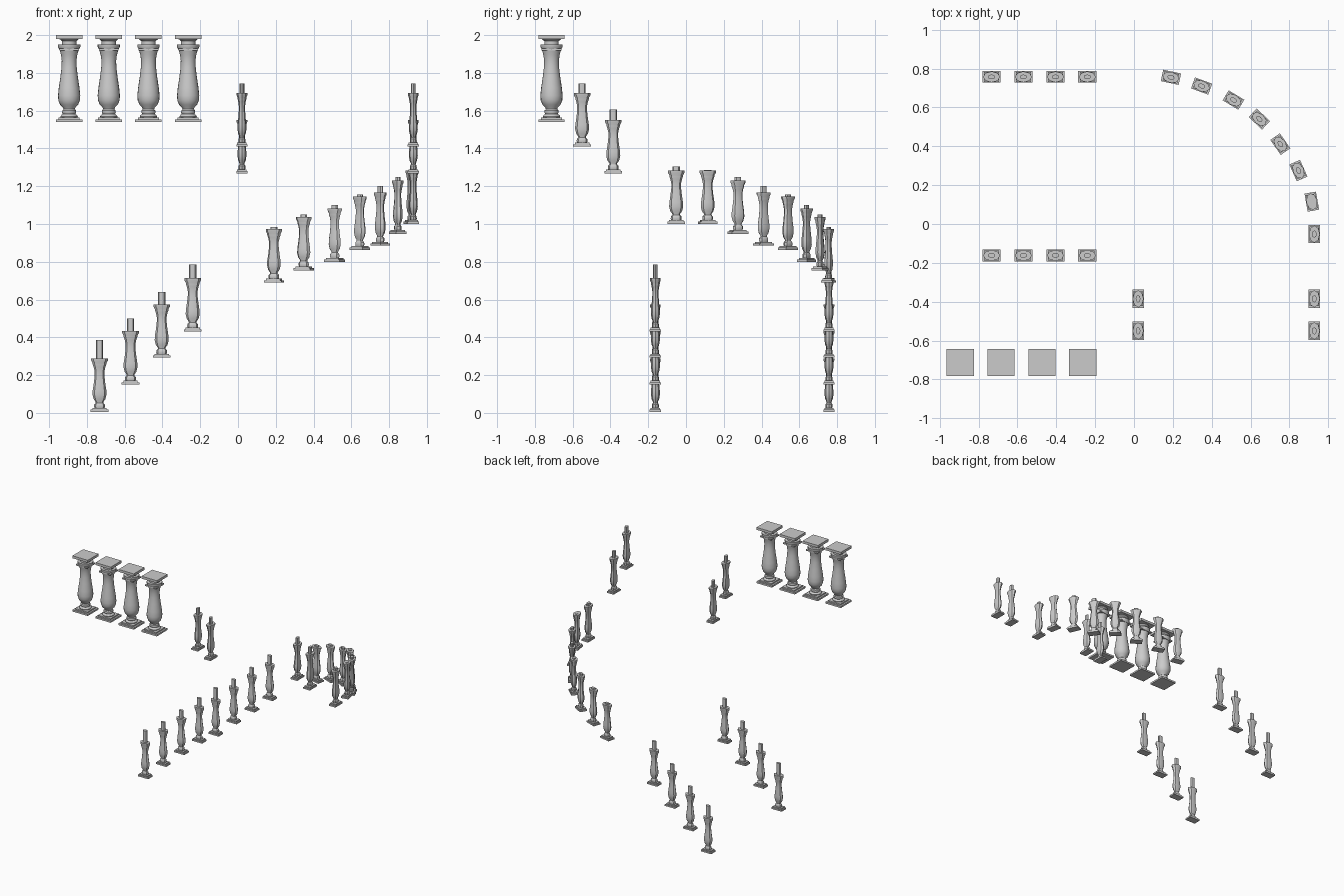
import bpy, bmesh
from math import cos, sin, pi, radians
from mathutils import Matrix

if "Cube" in bpy.data.objects:
    bpy.data.objects.remove(bpy.data.objects["Cube"])


def box(bm, hx, hy, z0, z1):
    m = Matrix.Translation((0, 0, (z0 + z1) / 2)) @ Matrix.Diagonal((2 * hx, 2 * hy, z1 - z0, 1))
    bmesh.ops.create_cube(bm, size=1, matrix=m)


def lathe(bm, profile, sides, squash=1.0):
    rings = []
    for r, z in profile:
        rings.append([bm.verts.new((r * cos(2 * pi * i / sides),
                                    squash * r * sin(2 * pi * i / sides), z))
                      for i in range(sides)])
    for a, b in zip(rings, rings[1:]):
        for i in range(sides):
            j = (i + 1) % sides
            bm.faces.new((a[i], a[j], b[j], b[i]))
    bm.faces.new(rings[0][::-1])
    bm.faces.new(rings[-1])


def finish(bm, name, loc, turn=0):
    me = bpy.data.meshes.new(name)
    bm.to_mesh(me)
    bm.free()
    ob = bpy.data.objects.new(name, me)
    bpy.context.collection.objects.link(ob)
    ob.location = loc
    ob.rotation_euler.z = radians(turn)
    bpy.ops.object.select_all(action='DESELECT')
    ob.select_set(True)
    bpy.context.view_layer.objects.active = ob
    bpy.ops.object.shade_smooth_by_angle(angle=radians(30))


SLIM = [(.026, .02), (.029, .028), (.028, .04), (.020, .048), (.021, .054),
        (.031, .068), (.037, .092), (.036, .115), (.030, .155), (.026, .19),
        (.026, .215), (.031, .238), (.036, .252), (.036, .258), (.044, .272), (.044, .283)]
WIDE = [(.044, .022), (.046, .03), (.040, .038), (.033, .042), (.037, .05), (.036, .062),
        (.030, .068), (.034, .078), (.048, .092), (.057, .115), (.059, .14), (.055, .18),
        (.046, .24), (.040, .29), (.039, .325), (.043, .355), (.050, .38)]


# Slim stair baluster: rectangular foot, faceted flattened body, peg into the rail
def slim_baluster(x, y, z, top, turn=0):
    bm = bmesh.new()
    box(bm, .047, .030, 0, .012)
    box(bm, .038, .025, .012, .021)
    lathe(bm, SLIM, 8, .64)
    lathe(bm, [(.019, .28), (.019, top - z)], 8, .64)
    finish(bm, "slim_baluster", (x, y, z), turn)


# Wide landing baluster: square plinth and cap, round turned body
def wide_baluster(x, y, z):
    bm = bmesh.new()
    box(bm, .070, .070, 0, .014)
    box(bm, .056, .056, .014, .024)
    lathe(bm, WIDE, 20)
    box(bm, .052, .052, .378, .388)
    lathe(bm, [(.052, .384), (.059, .398), (.059, .410)], 20)
    lathe(bm, [(.038, .409), (.038, .428), (.050, .438), (.050, .444)], 20)
    box(bm, .070, .070, .440, .460)
    finish(bm, "wide_baluster", (x, y, z))


# Lower straight flight, both sides
for y in (.757, -.162):
    for x, z, top in ((-.733, .005, .385), (-.569, .15, .50), (-.404, .292, .64), (-.24, .43, .785)):
        slim_baluster(x, y, z, top)

# Curved outer run
for x, y, z, top, turn in (
        (.19, .755, .69, .985, -12), (.348, .71, .755, 1.05, -20),
        (.512, .638, .80, 1.10, -31), (.645, .54, .863, 1.155, -43),
        (.753, .411, .885, 1.20, -55), (.846, .275, .948, 1.25, -66),
        (.915, .115, 1.0, 1.287, -80), (.928, -.052, 1.0, 1.305, -90)):
    slim_baluster(x, y, z, top, turn)

# Upper straight flight, both sides
for x in (.021, .928):
    for y, z, top in ((-.385, 1.268, 1.605), (-.55, 1.41, 1.745)):
        slim_baluster(x, y, z, top, -90)

# Landing row
for i in range(4):
    wide_baluster(-.894 + .21 * i, -.712, 1.54)
